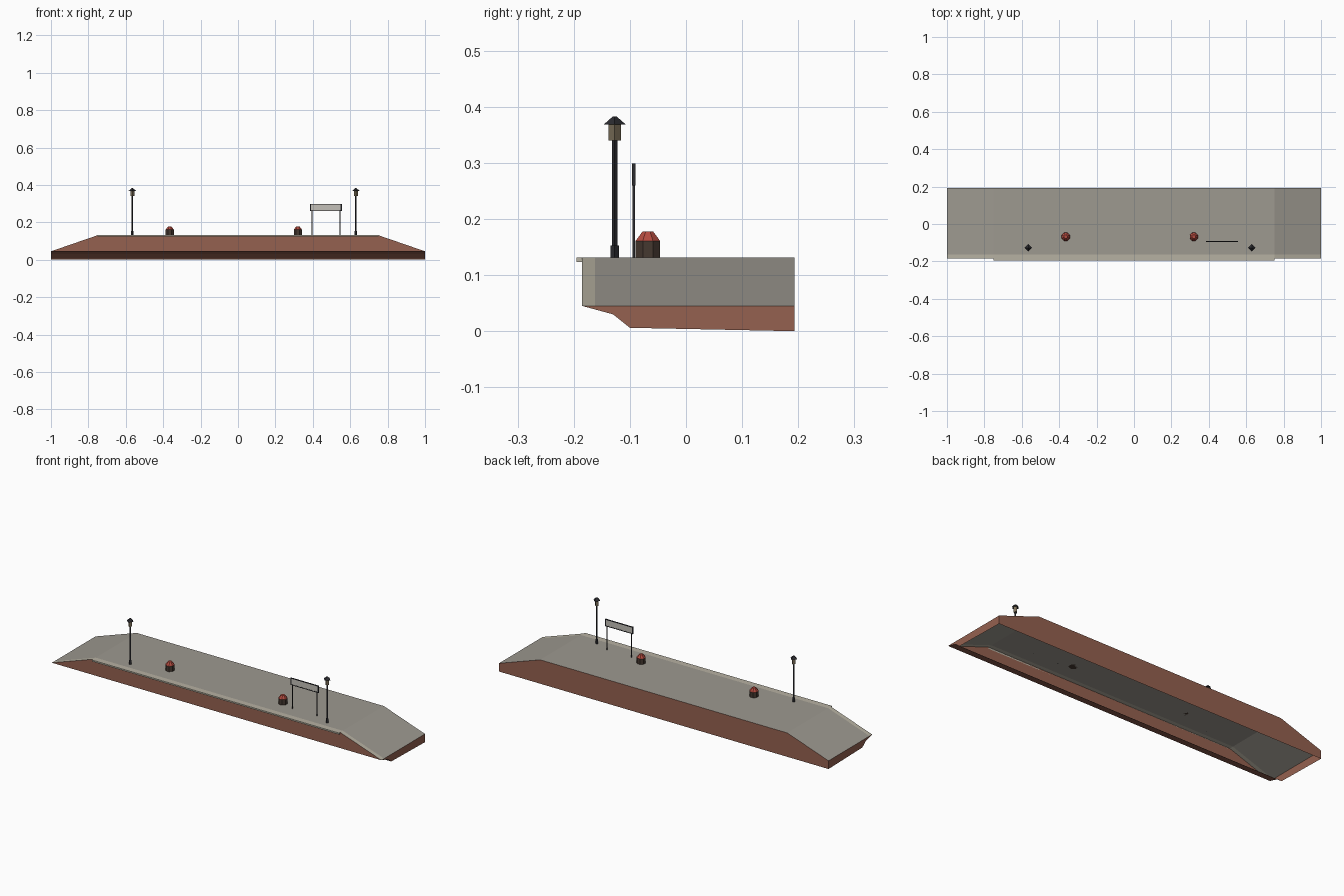
import bpy, bmesh, math

if "Cube" in bpy.data.objects:
    bpy.data.objects.remove(bpy.data.objects["Cube"])


def material(name, rgb):
    m = bpy.data.materials.new(name)
    m.diffuse_color = (*rgb, 1)
    m.use_nodes = True
    m.node_tree.nodes["Principled BSDF"].inputs["Base Color"].default_value = m.diffuse_color
    return m


BRICK = material("brick", (0.30, 0.12, 0.08))
PAVING = material("paving", (0.34, 0.32, 0.28))
COPING = material("coping", (0.47, 0.44, 0.36))
IRON = material("iron", (0.025, 0.025, 0.03))
GLASS = material("lamp_glass", (0.20, 0.16, 0.10))
WOOD = material("wood", (0.06, 0.04, 0.03))
FLOWERS = material("flowers", (0.45, 0.07, 0.05))
PANEL = material("sign_face", (0.55, 0.53, 0.48))

DECK = 0.131
RAMP = 0.045
FLAT = 0.75
FRONT, BACK, EDGE = -0.185, 0.193, -0.162


def mesh_object(name, faces, mat):
    """Flat-shaded object from a list of polygons."""
    bm = bmesh.new()
    for f in faces:
        bm.faces.new([bm.verts.new(p) for p in f])
    bmesh.ops.remove_doubles(bm, verts=bm.verts, dist=1e-5)
    me = bpy.data.meshes.new(name)
    bm.to_mesh(me)
    bm.free()
    me.materials.append(mat)
    ob = bpy.data.objects.new(name, me)
    bpy.context.collection.objects.link(ob)
    return ob


def box(name, x0, x1, y0, y1, z0, z1, mat):
    bpy.ops.mesh.primitive_cube_add(size=1, location=((x0 + x1) / 2, (y0 + y1) / 2, (z0 + z1) / 2))
    ob = bpy.context.object
    ob.name = name
    ob.scale = (x1 - x0, y1 - y0, z1 - z0)
    ob.data.materials.append(mat)
    return ob


def frustum(name, x, y, z0, z1, r0, r1, sides, mat, turn=0):
    bpy.ops.mesh.primitive_cone_add(vertices=sides, radius1=r0, radius2=r1, depth=z1 - z0,
                                    location=(x, y, (z0 + z1) / 2), rotation=(0, 0, turn))
    ob = bpy.context.object
    ob.name = name
    ob.data.materials.append(mat)
    return ob


# Deck outline along x: ramp, flat, ramp
line = [(-1, RAMP), (-FLAT, DECK), (FLAT, DECK), (1, RAMP)]


def deck_strip(name, y0, y1, mat):
    mesh_object(name, [[(xa, y0, za), (xb, y0, zb), (xb, y1, zb), (xa, y1, za)]
                       for (xa, za), (xb, zb) in zip(line, line[1:])], mat)


deck_strip("deck", EDGE, BACK, PAVING)
deck_strip("deck_edge", FRONT, EDGE, COPING)
box("edge_lip", -FLAT, FLAT, -0.195, FRONT, 0.123, DECK, COPING)

# Brick shell, open underneath, with an undercut front
under = [(FRONT, RAMP), (-0.13, 0.03), (-0.10, 0.006)]
walls = [[(x, FRONT, z) for x, z in reversed(line)],
         [(-1, BACK, 0)] + [(x, BACK, z) for x, z in line] + [(1, BACK, 0)]]
for (ya, za), (yb, zb) in zip(under, under[1:]):
    walls.append([(-1, ya, za), (-1, yb, zb), (1, yb, zb), (1, ya, za)])
end = under + [(BACK, 0), (BACK, RAMP)]
walls.append([(1, y, z) for y, z in end])
walls.append([(-1, y, z) for y, z in reversed(end)])
mesh_object("brick_walls", walls, BRICK)

# Lamp posts
for x in (-0.565, 0.63):
    y = -0.127
    frustum("lamp_base", x, y, DECK, 0.153, 0.0075, 0.0075, 4, IRON)
    frustum("lamp_post", x, y, 0.15, 0.342, 0.0045, 0.0045, 4, IRON)
    frustum("lantern", x, y, 0.34, 0.369, 0.011, 0.011, 4, GLASS)
    frustum("lantern_roof", x, y, 0.368, 0.383, 0.02, 0.003, 4, IRON)

# Flower tubs
for x in (-0.365, 0.32):
    frustum("tub", x, -0.068, DECK, 0.161, 0.0235, 0.0235, 8, WOOD, math.pi / 8)
    frustum("flower_mound", x, -0.068, 0.161, 0.178, 0.0235, 0.010, 8, FLOWERS, math.pi / 8)

# Station sign on two posts
SX, SY = 0.47, -0.093
for s in (-1, 1):
    frustum("sign_post", SX + s * 0.075, SY, DECK, 0.265, 0.003, 0.003, 4, IRON, math.pi / 4)
    c = SX + s * 0.082
    box("sign_frame_side", c - 0.003, c + 0.003, SY - 0.003, SY + 0.003, 0.26, 0.299, IRON)
for z in (0.262, 0.297):
    box("sign_frame_rail", SX - 0.082, SX + 0.082, SY - 0.0025, SY + 0.0025, z - 0.002, z + 0.002, IRON)
box("sign_panel", SX - 0.08, SX + 0.08, SY - 0.0015, SY + 0.0015, 0.263, 0.296, PANEL)
